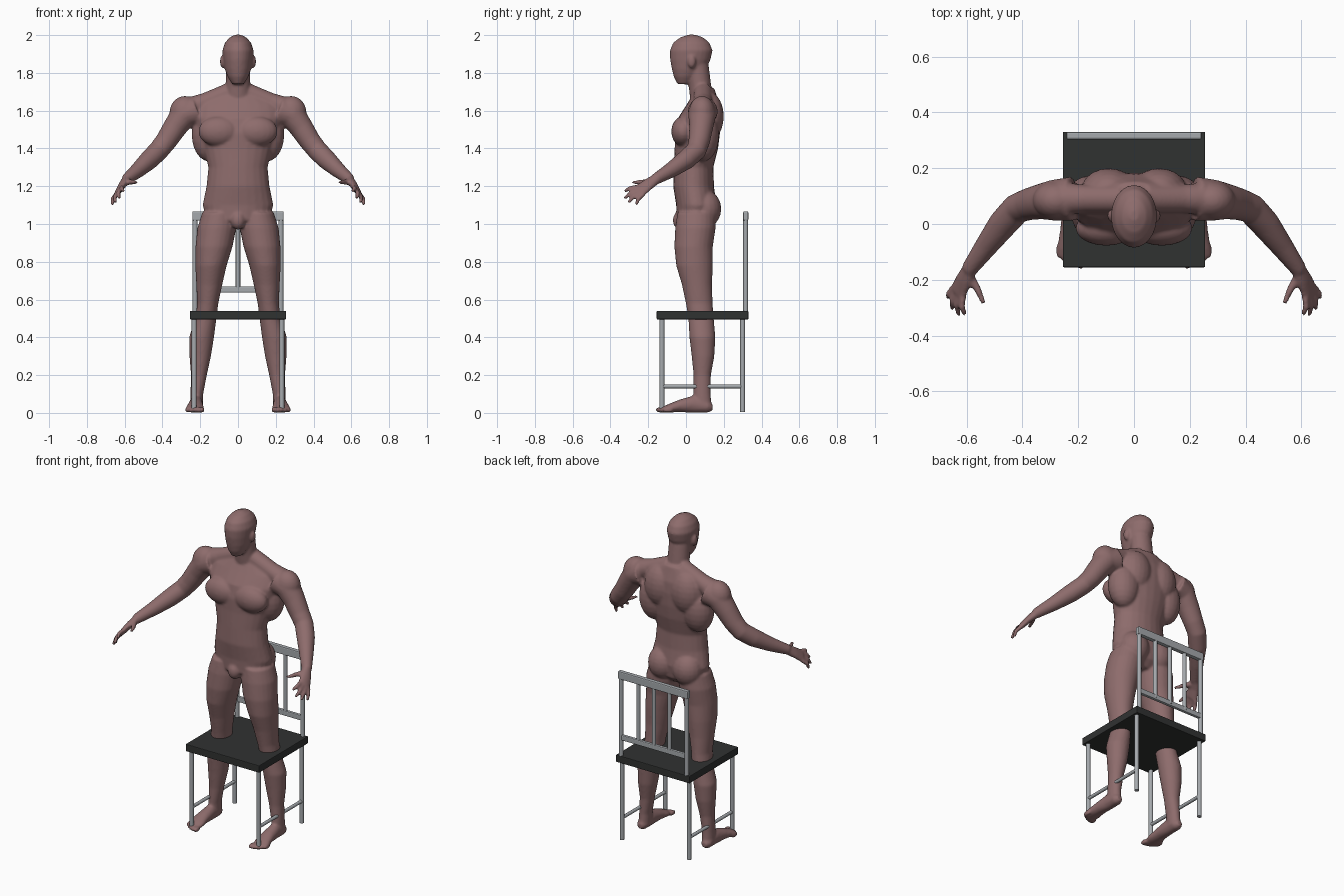
import bpy, bmesh, math
from mathutils import Vector, Matrix

cube = bpy.data.objects.get("Cube")
if cube:
    bpy.data.objects.remove(cube, do_unlink=True)

X, Y, Z = Vector((1, 0, 0)), Vector((0, 1, 0)), Vector((0, 0, 1))


def material(name, color):
    mat = bpy.data.materials.new(name)
    mat.use_nodes = True
    mat.diffuse_color = color
    mat.node_tree.nodes["Principled BSDF"].inputs["Base Color"].default_value = color
    return mat


skin = material("skin", (0.27, 0.15, 0.15, 1))
black = material("black_seat", (0.03, 0.032, 0.031, 1))
metal = material("grey_metal", (0.38, 0.4, 0.42, 1))


def finish(name, bm, mat):
    """Turn a bmesh into a coloured object."""
    bmesh.ops.recalc_face_normals(bm, faces=bm.faces)
    mesh = bpy.data.meshes.new(name)
    bm.to_mesh(mesh)
    bm.free()
    mesh.materials.append(mat)
    obj = bpy.data.objects.new(name, mesh)
    bpy.context.collection.objects.link(obj)
    return obj


def smooth(obj, degrees=40):
    bpy.ops.object.select_all(action="DESELECT")
    bpy.context.view_layer.objects.active = obj
    obj.select_set(True)
    bpy.ops.object.shade_smooth_by_angle(angle=math.radians(degrees))


def loft(bm, rows, u=None, v=None, side=1, sides=24):
    """Skin elliptical rings (x, y, z, radius along u, radius along v)."""
    centres = [Vector(row[:3]) for row in rows]
    rings = []
    for i, row in enumerate(rows):
        ru, rv = u, v
        if u is None or v is None:
            tangent = centres[min(i + 1, len(rows) - 1)] - centres[max(i - 1, 0)]
            ru = u or tangent.cross(X).normalized()
            rv = tangent.cross(ru).normalized()
        ring = []
        for k in range(sides):
            angle = math.tau * k / sides
            p = centres[i] + ru * row[3] * math.cos(angle) + rv * row[-1] * math.sin(angle)
            ring.append(bm.verts.new((p.x * side, p.y, p.z)))
        rings.append(ring)
    for low, high in zip(rings, rings[1:]):
        for k in range(sides):
            n = (k + 1) % sides
            bm.faces.new((low[k], low[n], high[n], high[k]))
    bm.faces.new(rings[0])
    bm.faces.new(rings[-1])


def ball(bm, centre, radii, side=1):
    place = Matrix.Translation((centre[0] * side, *centre[1:])) @ Matrix.Diagonal((*radii, 1))
    bmesh.ops.create_uvsphere(bm, u_segments=20, v_segments=12, radius=1, matrix=place)


body = bmesh.new()

# Torso, neck and head
loft(body, [(0, .05, .98, .06, .06), (0, .05, 1.02, .165, .1), (0, .055, 1.1, .188, .107),
            (0, .04, 1.2, .167, .108), (0, .04, 1.3, .157, .105), (0, .055, 1.4, .182, .115),
            (0, .06, 1.48, .21, .12), (0, .07, 1.56, .235, .113), (0, .09, 1.63, .23, .088),
            (0, .097, 1.68, .16, .065), (0, .095, 1.72, .085, .055)], X, Y)
loft(body, [(0, .09, 1.6, .075, .06), (0, .075, 1.72, .065, .06), (0, .06, 1.84, .063, .06)], X, Y)
loft(body, [(0, -.01, 1.74, .03, .035), (0, 0, 1.78, .055, .065), (0, .015, 1.82, .07, .09),
            (0, .023, 1.87, .078, .107), (0, .028, 1.92, .083, .113), (0, .028, 1.96, .069, .096),
            (0, .03, 1.987, .045, .062), (0, .03, 2.002, .016, .02)], X, Y)
ball(body, (0, -.03, 1.02), (.04, .04, .05))

for s in (1, -1):
    # Muscle masses, buttocks and ears
    for centre, radii in [((.1, -.015, 1.49), (.11, .063, .08)), ((.085, .1, 1.08), (.09, .087, .1)),
                          ((.09, .12, 1.57), (.1, .08, .13)), ((.15, .09, 1.47), (.095, .085, .14)),
                          ((.28, .085, 1.59), (.083, .07, .088)), ((.08, .03, 1.86), (.016, .022, .035))]:
        ball(body, centre, radii, s)
    loft(body, [(.04, .09, 1.7, .05), (.17, .09, 1.645, .05), (.26, .09, 1.61, .06)], side=s)

    # Leg
    loft(body, [(.1, .055, 1.06, .09, .1), (.112, .05, .98, .103, .107), (.127, .04, .88, .098, .102),
                (.143, .045, .78, .083, .097), (.152, .058, .68, .069, .08), (.16, .07, .58, .056, .071),
                (.17, .08, .5, .056, .067), (.193, .087, .4, .066, .069), (.2, .09, .3, .057, .06),
                (.207, .086, .2, .042, .046), (.218, .085, .1, .034, .046), (.22, .09, .03, .034, .046)],
         X, Y, s)

    # Foot and toes
    loft(body, [(.222, .14, .03, .018, .018), (.222, .115, .035, .033, .034), (.222, .04, .046, .036, .046),
                (.225, -.03, .038, .041, .034), (.228, -.09, .025, .049, .023),
                (.228, -.12, .018, .042, .016)], X, Z, s)
    for k in range(5):
        ball(body, (.19 + .02 * k, -.135 + .005 * k * k / 2, .016), (.014 - .001 * k, .028, .015), s)

    # Arm
    loft(body, [(.22, .09, 1.6, .08), (.29, .085, 1.575, .073), (.335, .08, 1.51, .063),
                (.38, .07, 1.44, .057), (.42, .055, 1.39, .054), (.47, 0, 1.34, .052),
                (.53, -.08, 1.285, .041), (.592, -.165, 1.235, .029)], side=s)

    # Palm, fingers and thumb
    across = Vector((.06, .06, -.07)).normalized()
    knuckles = Vector((.63, -.245, 1.175))
    loft(body, [(.585, -.155, 1.24, .028, .026), (.61, -.2, 1.21, .036, .02),
                (*knuckles, .042, .016)], u=across, side=s)
    tips = [(.605, -.325, 1.172), (.628, -.326, 1.135), (.65, -.306, 1.112), (.665, -.265, 1.1)]
    for k, tip in enumerate(tips):
        root = knuckles + across * (k - 1.5) * .021
        middle = root.lerp(Vector(tip), .5) + Vector((.008, -.005, .006))
        loft(body, [(*root, .013), (*middle, .012), (*tip, .009)], side=s, sides=12)
    loft(body, [(.595, -.18, 1.225, .019), (.562, -.23, 1.222, .014), (.538, -.285, 1.22, .009)],
         side=s, sides=12)

# Fuse the overlapping masses into one soft skin
figure = finish("figure", body, skin)
fuse = figure.modifiers.new("fuse", "REMESH")
fuse.mode = "VOXEL"
fuse.voxel_size = .007
fuse.use_smooth_shade = True
soften = figure.modifiers.new("soften", "SMOOTH")
soften.factor = .5
soften.iterations = 7
for face in figure.data.polygons:
    face.use_smooth = True


def box(name, low, high, mat, bevel):
    bm = bmesh.new()
    low, high = Vector(low), Vector(high)
    place = Matrix.Translation((low + high) / 2) @ Matrix.Diagonal((*(high - low), 1))
    bmesh.ops.create_cube(bm, size=1, matrix=place)
    obj = finish(name, bm, mat)
    edge = obj.modifiers.new("edge", "BEVEL")
    edge.width = bevel
    edge.segments = 2
    return obj


def rod(name, start, end, radius):
    bm = bmesh.new()
    start, end = Vector(start), Vector(end)
    turn = (end - start).to_track_quat("Z", "Y").to_matrix().to_4x4()
    bmesh.ops.create_cone(bm, cap_ends=True, segments=16, radius1=radius, radius2=radius,
                          depth=(end - start).length, matrix=Matrix.Translation((start + end) / 2) @ turn)
    smooth(finish(name, bm, metal))


# Chair seat, legs and side stretchers
box("seat", (-.255, -.155, .495), (.255, .33, .54), black, .004)
for s, label in ((1, "left"), (-1, "right")):
    x = .232 * s
    rod(label + "_front_leg", (x, -.127, .005), (x, -.127, .5), .013)
    rod(label + "_back_leg", (x, .3, .005), (x, .3, .5), .013)
    rod(label + "_stretcher", (x, -.127, .14), (x, .3, .14), .01)
    rod(label + "_back_post", (x * .98, .316, .53), (x * .98, .316, 1.05), .013)

# Chair back
box("top_rail", (-.242, .303, 1.018), (.242, .33, 1.067), metal, .006)
box("lower_rail", (-.23, .306, .637), (.23, .326, .67), metal, .005)
for k in (-1, 0, 1):
    rod("back_bar", (.108 * k, .316, .65), (.108 * k, .316, 1.04), .012)
